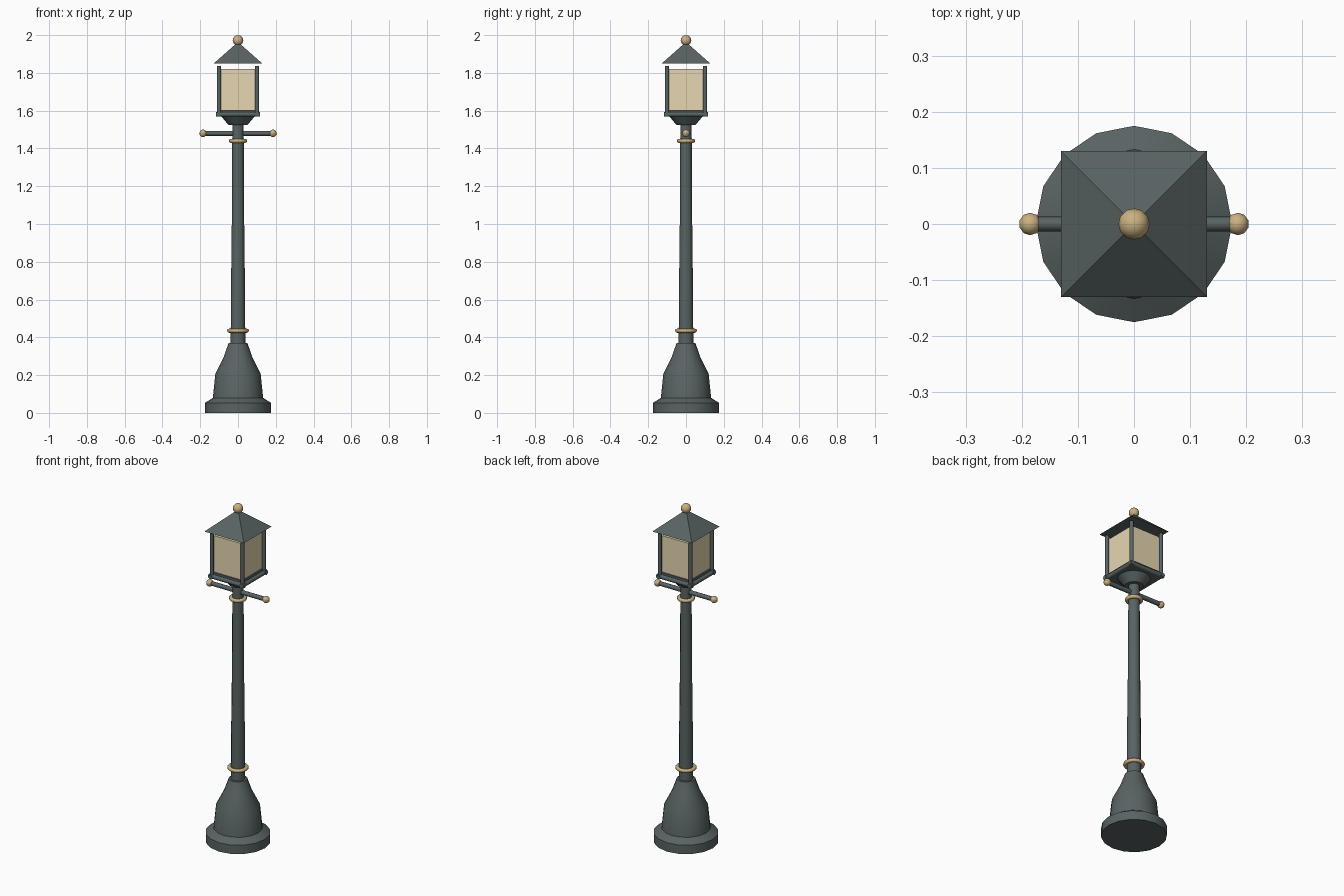
import bpy, bmesh, math
from mathutils import Matrix

if "Cube" in bpy.data.objects:
    bpy.data.objects.remove(bpy.data.objects["Cube"])


def material(name, rgb):
    m = bpy.data.materials.new(name)
    m.diffuse_color = (*rgb, 1)
    m.use_nodes = True
    m.node_tree.nodes["Principled BSDF"].inputs["Base Color"].default_value = m.diffuse_color
    return m


IRON = material("iron", (0.10, 0.125, 0.125))
BRASS = material("brass", (0.60, 0.44, 0.22))
GLASS = material("warm_glass", (0.80, 0.67, 0.44))


def finish(name, mat, smooth=True):
    o = bpy.context.object
    o.name = name
    o.data.materials.append(mat)
    if smooth:
        bpy.ops.object.shade_smooth_by_angle(angle=math.radians(35))
    return o


def lathe(name, profile, sides, mat):
    """Revolve (radius, z) points around z, capped at both ends."""
    bm = bmesh.new()
    rings = [[bm.verts.new((r * math.cos(2 * math.pi * i / sides),
                            r * math.sin(2 * math.pi * i / sides), z))
              for i in range(sides)] for r, z in profile]
    for a, b in zip(rings, rings[1:]):
        for i in range(sides):
            j = (i + 1) % sides
            bm.faces.new((a[i], a[j], b[j], b[i]))
    bm.faces.new(rings[0][::-1])
    bm.faces.new(rings[-1])
    me = bpy.data.meshes.new(name)
    bm.to_mesh(me)
    bm.free()
    o = bpy.data.objects.new(name, me)
    bpy.context.collection.objects.link(o)
    bpy.ops.object.select_all(action='DESELECT')
    o.select_set(True)
    bpy.context.view_layer.objects.active = o
    return finish(name, mat)


def rod(name, loc, r, length, rot=(0, 0, 0), sides=8):
    bpy.ops.mesh.primitive_cylinder_add(vertices=sides, radius=r, depth=length,
                                        location=loc, rotation=rot)
    # 8-sided rods stay rounded by a wider angle
    o = finish(name, IRON, False)
    bpy.ops.object.shade_smooth_by_angle(angle=math.radians(50))
    return o


def ball(name, loc, r, seg, rings):
    bpy.ops.mesh.primitive_uv_sphere_add(segments=seg, ring_count=rings, radius=r, location=loc)
    return finish(name, BRASS)


def box(name, loc, size, mat):
    bpy.ops.mesh.primitive_cube_add(size=1, location=loc)
    o = finish(name, mat, False)
    o.data.transform(Matrix.Diagonal((*size, 1)))
    return o


# Bell-shaped foot and tapered pole
lathe("base", [(0.175, 0), (0.175, 0.053), (0.133, 0.08), (0.12, 0.208),
               (0.075, 0.298), (0.05, 0.37)], 16, IRON)
lathe("pole", [(0.039, 0.36), (0.037, 0.66), (0.033, 1.0), (0.03, 1.53)], 12, IRON)

# Brass collars
for name, z, r in (("lower_collar", 0.435, 0.047), ("upper_collar", 1.44, 0.038)):
    bpy.ops.mesh.primitive_torus_add(major_segments=16, minor_segments=8, location=(0, 0, z),
                                     major_radius=r, minor_radius=0.011)
    finish(name, BRASS, False)
    bpy.ops.object.shade_smooth_by_angle(angle=math.radians(50))

# Ladder bar with end balls
rod("ladder_bar", (0, 0, 1.48), 0.013, 0.37, (0, math.pi / 2, 0))
for s in (-1, 1):
    ball("bar_end_ball", (s * 0.185, 0, 1.48), 0.02, 10, 8)

# Lantern cup, floor and glass
lathe("lantern_cup", [(0.05, 1.524), (0.09, 1.572)], 16, IRON)
box("lantern_floor", (0, 0, 1.587), (0.2, 0.2, 0.035), IRON)
box("glass", (0, 0, 1.71), (0.184, 0.184, 0.22), GLASS)

# Corner posts and bottom rails
for sx in (-1, 1):
    for sy in (-1, 1):
        rod("corner_post", (sx * 0.101, sy * 0.101, 1.705), 0.011, 0.265)
    rod("side_rail", (sx * 0.103, 0, 1.581), 0.013, 0.232, (math.pi / 2, 0, 0))
    rod("cross_rail", (0, sx * 0.103, 1.581), 0.013, 0.232, (0, math.pi / 2, 0))

# Pyramid roof and finial
bpy.ops.mesh.primitive_cone_add(vertices=4, radius1=0.13 * math.sqrt(2), radius2=0, depth=0.115,
                                location=(0, 0, 1.906))
finish("roof", IRON, False).data.transform(Matrix.Rotation(math.pi / 4, 4, 'Z'))
ball("finial", (0, 0, 1.972), 0.028, 12, 8)
